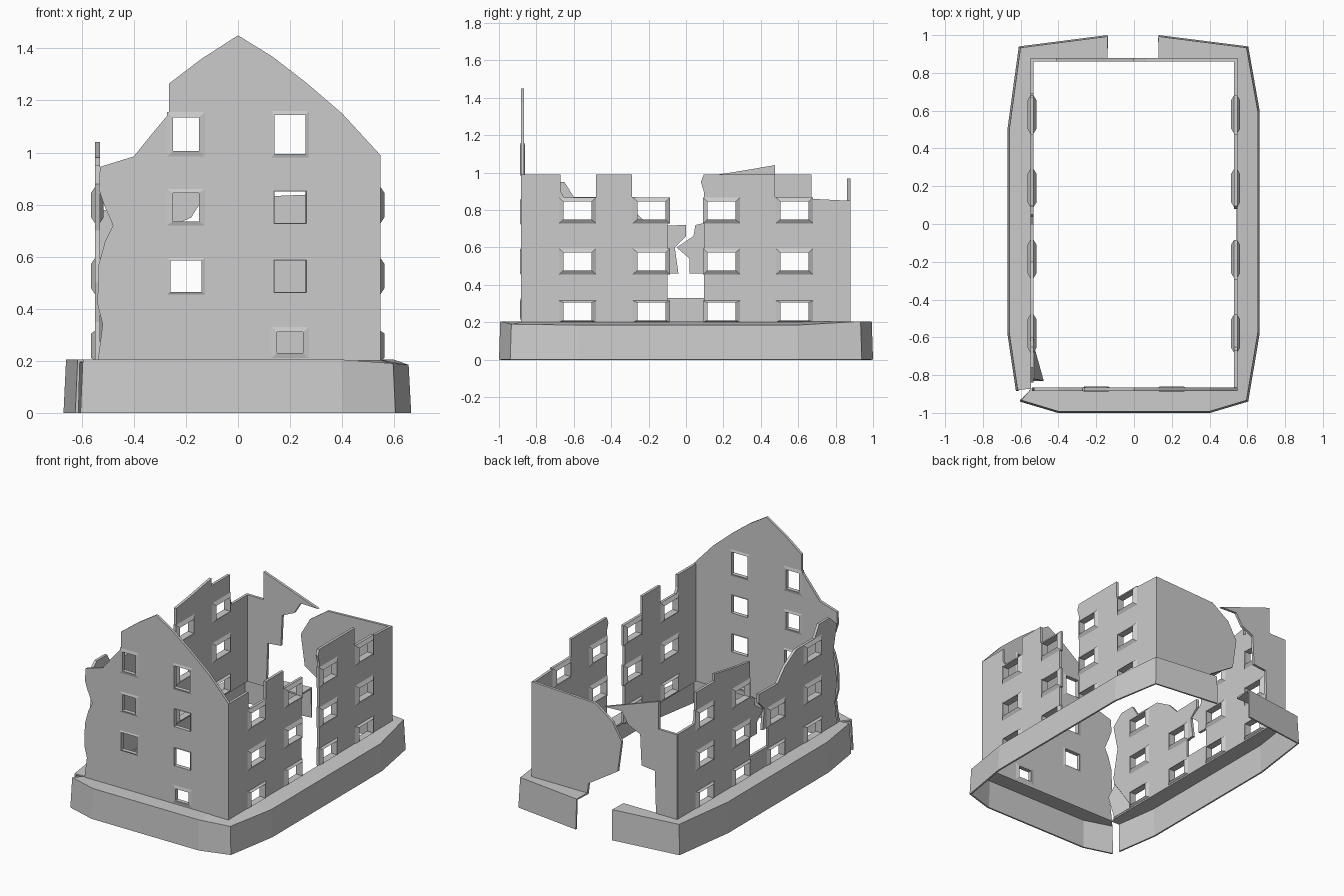
import bpy, bmesh

if "Cube" in bpy.data.objects:
    bpy.data.objects.remove(bpy.data.objects["Cube"])

T = 0.018  # wall thickness


def place(axis, pos, u, v, d):
    # wall plane coordinates (u along, v up, d depth) to space
    return (u, pos + d, v) if axis == 'y' else (pos + d, u, v)


def new_object(name, bm):
    bmesh.ops.recalc_face_normals(bm, faces=bm.faces)
    me = bpy.data.meshes.new(name)
    bm.to_mesh(me)
    bm.free()
    ob = bpy.data.objects.new(name, me)
    bpy.context.collection.objects.link(ob)
    return ob


def loft(bm, loops, closed=False):
    # join equal-sized rings of points; cap the ends unless closed
    rings = [[bm.verts.new(p) for p in l] for l in loops]
    n = len(rings[0])
    pairs = list(zip(rings, rings[1:]))
    if closed:
        pairs.append((rings[-1], rings[0]))
    else:
        bm.faces.new(rings[0])
        bm.faces.new(rings[-1])
    for a, b in pairs:
        for i in range(n):
            j = (i + 1) % n
            bm.faces.new((a[i], a[j], b[j], b[i]))


def rect(axis, pos, u, v, w, h, d):
    return [place(axis, pos, u + a * w / 2, v + b * h / 2, d)
            for a, b in ((-1, -1), (1, -1), (1, 1), (-1, 1))]


def wall(name, axis, pos, outlines, windows=(), bulge=0.015):
    # windows: (u, v, frame w, frame h, hole w, hole h)
    bm = bmesh.new()
    for o in outlines:
        loft(bm, [[place(axis, pos, u, v, d) for u, v in o] for d in (-T / 2, T / 2)])
    ob = new_object(name, bm)
    if not windows:
        return
    cut, frames = bmesh.new(), bmesh.new()
    h = T / 2
    for u, v, fw, fh, hw, hh in windows:
        loft(cut, [rect(axis, pos, u, v, hw, hh, d) for d in (-0.1, 0.1)])
        loft(frames, [rect(axis, pos, u, v, fw, fh, -h),
                      rect(axis, pos, u, v, hw, hh, -h - bulge),
                      rect(axis, pos, u, v, hw, hh, h + bulge),
                      rect(axis, pos, u, v, fw, fh, h)], closed=True)
    cutter = new_object("cutter", cut)
    cutter.hide_render = True
    mod = ob.modifiers.new("openings", 'BOOLEAN')
    mod.operation = 'DIFFERENCE'
    mod.solver = 'EXACT'
    mod.object = cutter
    bpy.context.view_layer.objects.active = ob
    bpy.ops.object.modifier_apply(modifier=mod.name)
    bpy.data.objects.remove(cutter)
    new_object(name + "_window_frames", frames)


# front gable wall, broken along its left edge
wall("front_wall", 'y', -0.874, [[
    (-.54, .19), (.547, .19), (.547, .99), (.40, 1.15), (.26, 1.27), (.13, 1.37),
    (0, 1.45), (-.14, 1.36), (-.265, 1.265), (-.265, 1.15), (-.34, 1.06),
    (-.40, .985), (-.53, .945), (-.535, .86), (-.515, .80), (-.48, .72),
    (-.51, .66), (-.535, .57), (-.54, .42), (-.52, .34)]],
    [(-.2, 1.07, .145, .17, .10, .13), (-.2, .79, .145, .14, .10, .11),
     (-.2, .525, .145, .14, .12, .12), (.2, 1.07, .145, .18, .12, .15),
     (.2, .79, .125, .125, .12, .12), (.2, .525, .125, .125, .12, .12),
     (.2, .27, .145, .12, .10, .08)], bulge=0.005)

# back wall: two fragments around a breach
wall("back_wall", 'y', 0.87, [
    [(.547, .19), (.547, .85), (.07, .83), (-.06, .74), (-.13, .62), (-.10, .41),
     (.12, .27), (.13, .19)],
    [(-.547, .19), (-.39, .19), (-.38, .49), (-.28, .50), (-.27, .71), (-.18, .75),
     (-.13, .83), (0, .825), (-.41, .97), (-.41, .78), (-.547, .78)]])

# side windows share one grid
cols, rows = (-.58, -.185, .19, .58), (.258, .525, .798)
grid = [(u, v, .2, .14 if v > .3 else .115, .15, .095) for u in cols for v in rows]

# right wall: two fragments with crumbled tops
wall("right_wall", 'x', 0.538, [
    [(-.87, .19), (-.10, .19), (-.10, .72), (-.09, .86), (-.29, .87), (-.29, .99),
     (-.48, .99), (-.48, .865), (-.65, .865), (-.67, .90), (-.67, .99), (-.87, .99)],
    [(.095, .19), (.87, .19), (.87, .85), (.475, .87), (.475, .99), (.095, .99),
     (.08, .95), (.095, .90)]], grid)

# left wall: cracked in the middle
wall("left_wall", 'x', -0.54, [[
    (-.84, .19), (.87, .19), (.87, .78), (.69, .78), (.67, .86), (.67, .99),
    (.475, .99), (.475, 1.04), (.24, 1.0), (.095, .98), (.095, .73), (.05, .72),
    (.04, .66), (-.05, .60), (.02, .54), (.02, .46), (.095, .46), (.095, .33),
    (-.10, .33), (-.10, .46), (-.04, .46), (-.06, .60), (0, .66), (0, .72),
    (-.2, .715), (-.28, .80), (-.40, .87), (-.60, .87), (-.65, .95), (-.76, .95),
    (-.84, .88), (-.80, .70), (-.84, .50), (-.82, .35)]],
    [w for w in grid if w[:2] != (-.185, .798)])

# splinter bent inwards at the broken front left corner
bm = bmesh.new()
tri = [(-.54, -.65, .20), (-.54, -.82, .44), (-.49, -.83, .33), (-.54, -.83, .20)]
loft(bm, [tri, [(x + .012, y, z) for x, y, z in tri]])
new_object("bent_splinter", bm)

# foundation skirt: hollow outer face plus ledge, open at the back and one corner
outline = [(.13, 1.0, .205), (.6, .94, .205), (.66, .6, .185), (.66, -.58, .185),
           (.6, -.94, .19), (.4, -1.0, .205), (-.4, -1.0, .205), (-.6, -.94, .205),
           None,
           (-.62, -.885, .205), (-.665, -.58, .205), (-.665, .5, .205),
           (-.605, .94, .205), (-.14, 1.0, .205)]
bm = bmesh.new()
prev = None
for p in outline:
    if p is None:
        prev = None
        continue
    x, y, z = p
    inner = (max(-.545, min(.545, x)), max(-.872, min(.872, y)), .203)
    cur = [bm.verts.new(q) for q in ((x * 1.008, y, 0), (x * .993, y * .993, z), inner)]
    if prev:
        for k in (0, 1):
            bm.faces.new((prev[k], cur[k], cur[k + 1], prev[k + 1]))
    prev = cur
skirt = new_object("foundation_skirt", bm)
# make both pieces face outwards before thickening
me = skirt.data
bm = bmesh.new()
bm.from_mesh(me)
bm.faces.ensure_lookup_table()
for f in bm.faces:
    f.normal_update()
    c = f.calc_center_median()
    out = f.normal.z if abs(f.normal.z) > .7 else f.normal.x * c.x + f.normal.y * c.y
    if out < 0:
        f.normal_flip()
bm.to_mesh(me)
bm.free()
mod = skirt.modifiers.new("thickness", 'SOLIDIFY')
mod.thickness = 0.012
mod.offset = -1
